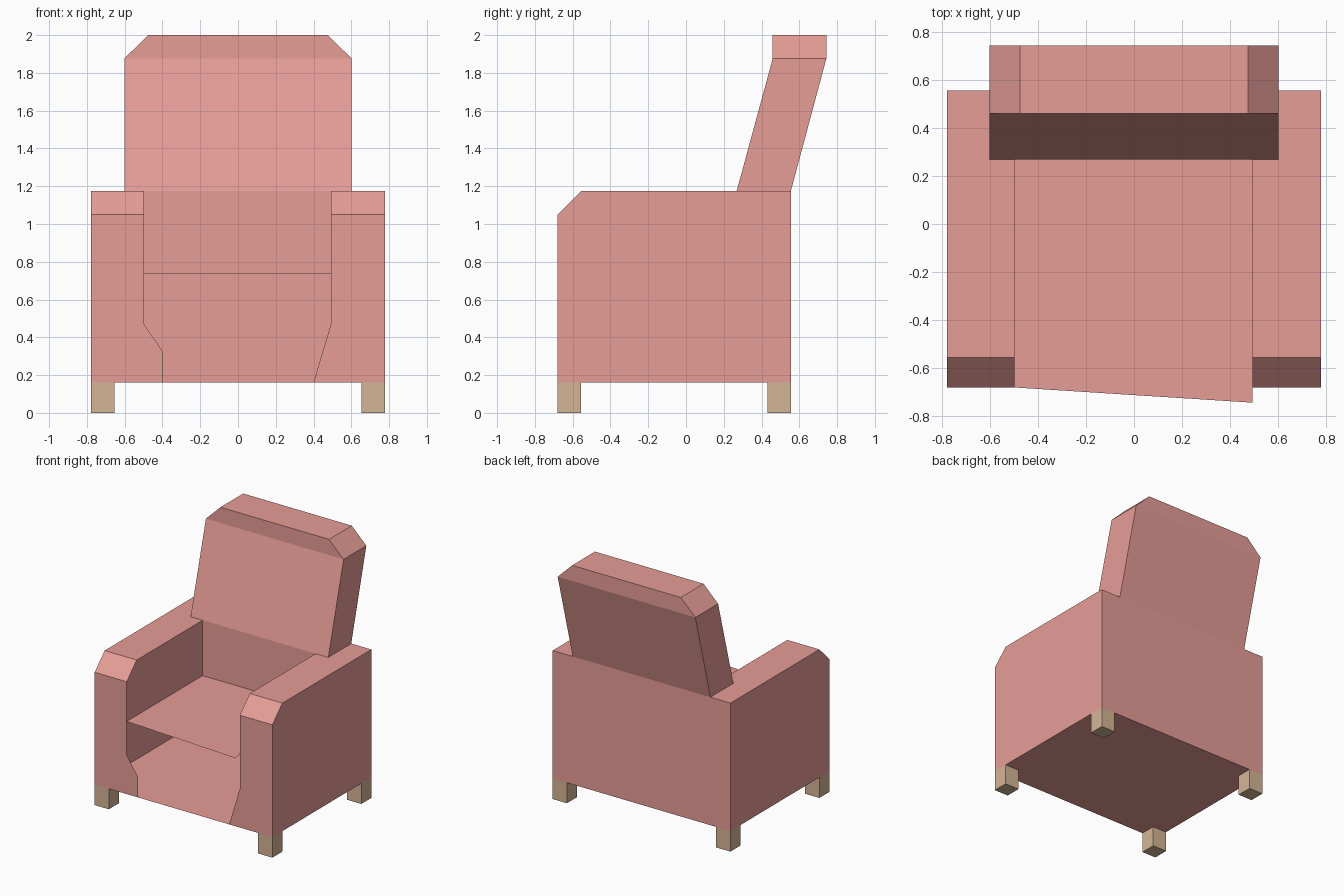
import bpy
import bmesh

if "Cube" in bpy.data.objects:
    bpy.data.objects.remove(bpy.data.objects["Cube"])

X, Y0, Y1 = 0.777, -0.68, 0.555        # body footprint
Z0, ZSEAT, ZARM = 0.162, 0.736, 1.174   # underside, seat, arm top
CY, CZ = -0.556, 1.05                   # arm front chamfer
BY = 0.268                              # front of backrest at arm height
BX = 0.602                              # backrest half width
INNER = {-1: -0.497, 1: 0.492}          # inner arm faces


def material(name, color):
    m = bpy.data.materials.new(name)
    m.diffuse_color = color
    m.use_nodes = True
    m.node_tree.nodes["Principled BSDF"].inputs["Base Color"].default_value = m.diffuse_color
    return m


fabric = material("pink_fabric", (0.80, 0.34, 0.31, 1))
wood = material("light_wood", (0.66, 0.46, 0.30, 1))


def make(name, polys, mat):
    """Object from flat polygons, with shared corners welded."""
    bm = bmesh.new()
    for p in polys:
        bm.faces.new([bm.verts.new(c) for c in p])
    bmesh.ops.remove_doubles(bm, verts=bm.verts, dist=1e-4)
    bmesh.ops.recalc_face_normals(bm, faces=bm.faces)
    me = bpy.data.meshes.new(name)
    bm.to_mesh(me)
    bm.free()
    me.materials.append(mat)
    ob = bpy.data.objects.new(name, me)
    bpy.context.collection.objects.link(ob)
    return ob


def at_x(x, pts):
    return [(x, y, z) for y, z in pts]


def at_y(y, pts):
    return [(x, y, z) for x, z in pts]


def at_z(z, pts):
    return [(x, y, z) for x, y in pts]


# Hollow base: underside and rear panel
make("base_shell", [
    at_z(Z0, [(-X, Y0), (-X, Y1), (X, Y1), (X, Y0)]),
    at_y(Y1, [(-X, Z0), (X, Z0), (X, ZARM), (-X, ZARM)]),
], fabric)

# Arms: open underneath, so the inner wall stops at the seat
for s, side in ((-1, "left"), (1, "right")):
    xo, xi, xb = s * X, INNER[s], s * BX
    front = [(xo, Z0), (xo, CZ), (xi, CZ), (xi, 0.47)]
    if s < 0:
        front.append((s * 0.4, 0.325))
    front.append((s * 0.4, Z0))
    make(side + "_arm", [
        at_x(xo, [(Y0, Z0), (Y1, Z0), (Y1, ZARM), (CY, ZARM), (Y0, CZ)]),
        at_y(Y0, front),
        [(xo, Y0, CZ), (xi, Y0, CZ), (xi, CY, ZARM), (xo, CY, ZARM)],
        at_z(ZARM, [(xo, CY), (xi, CY), (xi, BY), (xb, BY), (xb, Y1), (xo, Y1)]),
        at_x(xi, [(Y0, ZSEAT), (Y0, CZ), (CY, ZARM), (BY, ZARM), (BY, ZSEAT)]),
    ], fabric)

# Seat: thin sheet with a slanted front edge, plus the panel behind it
xl, xr = INNER[-1], INNER[1]
make("seat", [
    at_z(ZSEAT, [(xl, Y0), (xr, -0.743), (xr, BY), (xl, BY)]),
    at_y(BY, [(xl, ZSEAT), (xr, ZSEAT), (xr, ZARM), (xl, ZARM)]),
], fabric)

# Backrest: stacked rectangular sections, leaning back then bevelled on top
sections = [(BX, BY, Y1, ZARM), (BX, 0.459, 0.743, 1.876), (0.475, 0.459, 0.743, 2.0)]
rings = [at_z(z, [(-w, a), (w, a), (w, b), (-w, b)]) for w, a, b, z in sections]
faces = [rings[0], rings[-1]]
for lo, hi in zip(rings, rings[1:]):
    for i in range(4):
        j = (i + 1) % 4
        faces.append([lo[i], lo[j], hi[j], hi[i]])
make("backrest", faces, fabric)

# Legs: square blocks flush with the corners
LEG = 0.124
for s, side in ((-1, "left"), (1, "right")):
    for y, place in ((Y0, "front"), (Y1 - LEG, "back")):
        bpy.ops.mesh.primitive_cube_add(
            size=1, location=(s * (X - LEG / 2), y + LEG / 2, Z0 / 2))
        leg = bpy.context.object
        leg.name = f"{place}_{side}_leg"
        leg.scale = (LEG, LEG, Z0)
        leg.data.materials.append(wood)
